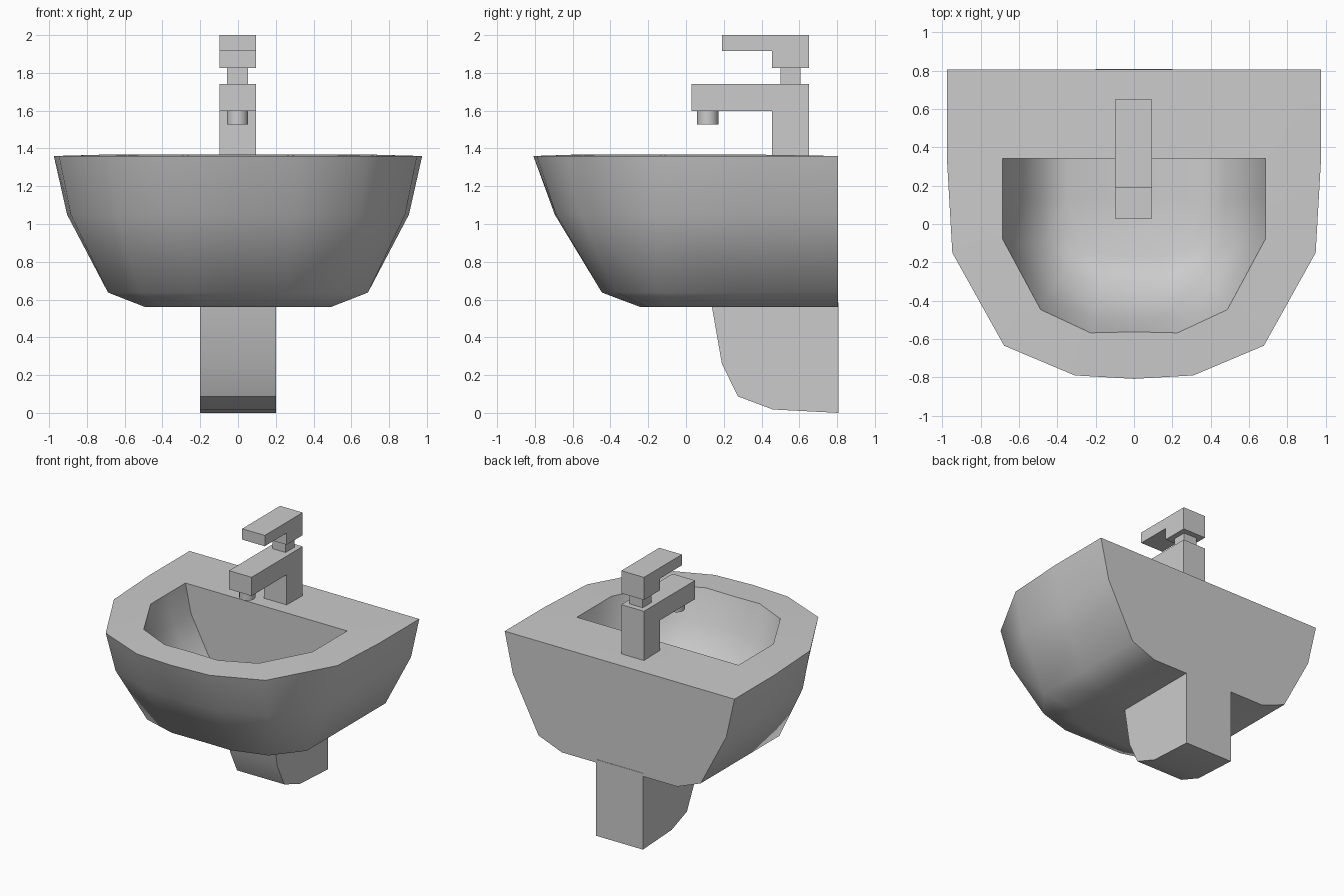
import bpy, bmesh, math

if "Cube" in bpy.data.objects:
    bpy.data.objects.remove(bpy.data.objects["Cube"])


def finish(name, bm, angle=None):
    bmesh.ops.recalc_face_normals(bm, faces=bm.faces)
    mesh = bpy.data.meshes.new(name)
    bm.to_mesh(mesh)
    bm.free()
    ob = bpy.data.objects.new(name, mesh)
    bpy.context.collection.objects.link(ob)
    if angle:
        bpy.ops.object.select_all(action='DESELECT')
        ob.select_set(True)
        bpy.context.view_layer.objects.active = ob
        bpy.ops.object.shade_smooth_by_angle(angle=math.radians(angle))
    return ob


def extrude_profile(name, profile, x0, x1, angle=None):
    """Side profile of (y, z) points, extruded across x."""
    bm = bmesh.new()
    sides = [[bm.verts.new((x, y, z)) for y, z in profile] for x in (x0, x1)]
    n = len(profile)
    for side in sides:
        bm.faces.new(side)
    for i in range(n):
        j = (i + 1) % n
        bm.faces.new((sides[0][i], sides[0][j], sides[1][j], sides[1][i]))
    return finish(name, bm, angle)


def ring(bm, half, z):
    """D-shaped loop from its right half, mirrored in x."""
    pts = half + [(-x, y) for x, y in reversed(half[:-1])]
    return [bm.verts.new((x, y, z)) for x, y in pts]


# Basin: outer outlines (right half, back to front), bottom to rim
BACK = 0.805
outer = [
    (0.56, [(0.49, BACK), (0.49, 0.25), (0.49, -0.08), (0.38, -0.2), (0.19, -0.24), (0, -0.24)]),
    (0.637, [(0.688, BACK), (0.688, 0.27), (0.688, -0.15), (0.515, -0.365), (0.25, -0.445), (0, -0.443)]),
    (1.05, [(0.905, BACK), (0.905, 0.3), (0.885, -0.15), (0.646, -0.56), (0.3, -0.688), (0, -0.695)]),
    (1.36, [(0.975, BACK), (0.975, 0.32), (0.948, -0.15), (0.678, -0.635), (0.31, -0.79), (0, -0.808)]),
]
rim = [(0.686, 0.343), (0.686, 0.13), (0.686, -0.078), (0.487, -0.447), (0.227, -0.568), (0, -0.563)]

# The inner bowl repeats the outer shape, shrunk and cut flat at the back
K = 0.706
bm = bmesh.new()
loops = [ring(bm, half, z) for z, half in outer]
loops.append(ring(bm, rim, 1.368))
for z, half in reversed(outer[:-1]):
    pts = [(x * K, y * K) for x, y in half]
    pts[0] = (pts[0][0], 0.343)
    pts[1] = (pts[1][0], 0.13)
    loops.append(ring(bm, pts, 1.365 - K * (1.36 - z)))
for a, b in zip(loops, loops[1:]):
    for i in range(len(a)):
        j = (i + 1) % len(a)
        bm.faces.new((a[i], a[j], b[j], b[i]))
bm.faces.new(loops[0])
bm.faces.new(loops[-1])
finish("basin", bm, 45)

# Wall bracket below the basin
extrude_profile("bracket", [(0.808, 0), (0.46, 0.018), (0.275, 0.087),
                            (0.19, 0.26), (0.135, 0.575), (0.808, 0.585)],
                -0.2, 0.2, 30)

# Tap: body with spout, neck and lever
cx = -0.002
extrude_profile("tap_body", [(0.65, 1.35), (0.65, 1.74), (0.03, 1.74),
                             (0.03, 1.597), (0.455, 1.597), (0.455, 1.35)],
                cx - 0.096, cx + 0.096)
extrude_profile("tap_neck", [(0.5, 1.74), (0.607, 1.74), (0.607, 1.827), (0.5, 1.827)],
                cx - 0.056, cx + 0.056)
extrude_profile("tap_lever", [(0.65, 1.827), (0.65, 2), (0.19, 2),
                              (0.19, 1.917), (0.455, 1.917), (0.455, 1.827)],
                cx - 0.096, cx + 0.096)

# Nozzle under the spout
bm = bmesh.new()
bmesh.ops.create_cone(bm, cap_ends=True, segments=32, radius1=0.056,
                      radius2=0.056, depth=0.07)
bmesh.ops.translate(bm, verts=bm.verts, vec=(cx, 0.115, 1.563))
finish("tap_nozzle", bm, 30)
